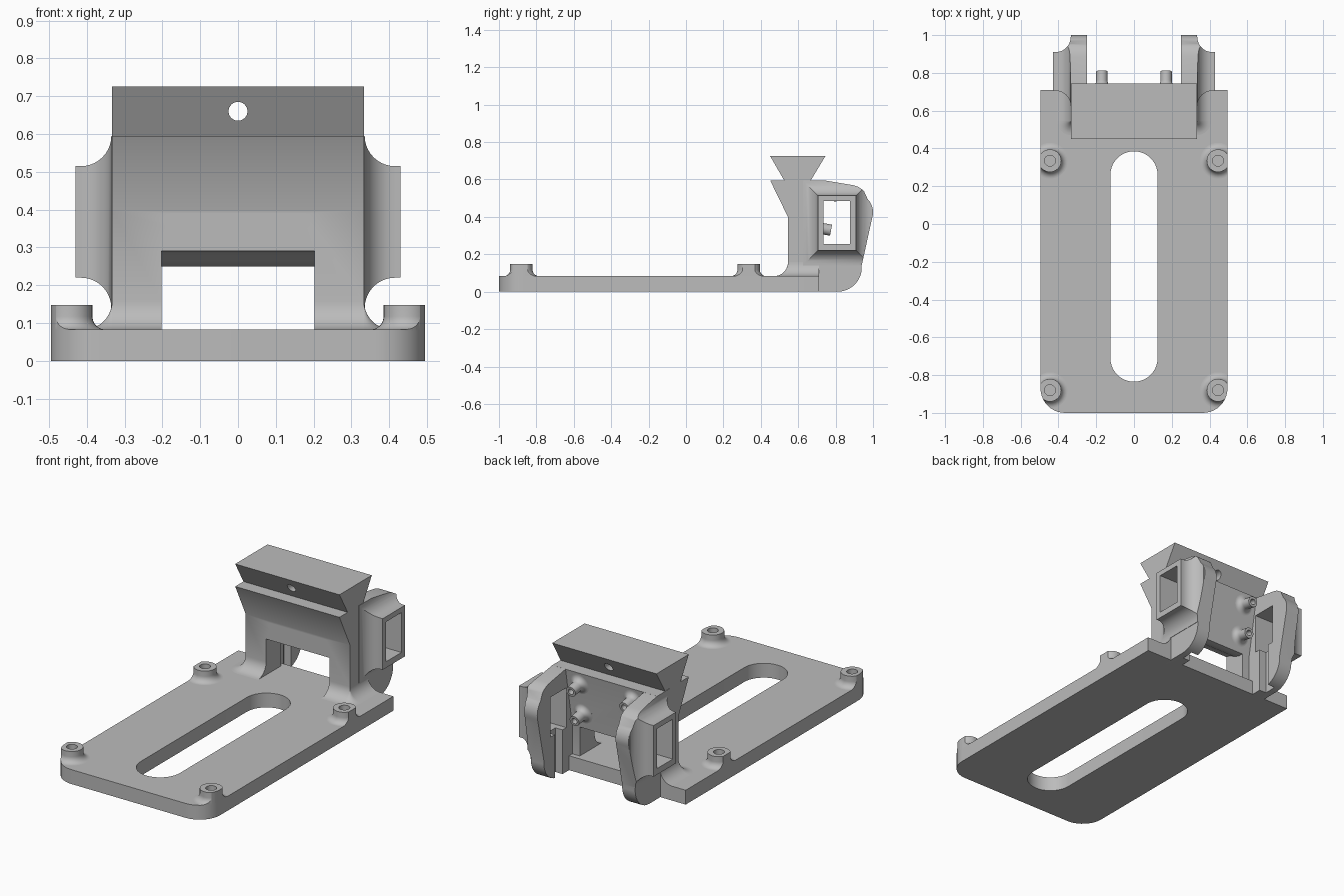
import bpy, bmesh
from math import sin, cos, radians, atan
from mathutils import Matrix, Vector

cube = bpy.data.objects.get("Cube")
if cube:
    bpy.data.objects.remove(cube, do_unlink=True)

grey = bpy.data.materials.new("plain grey")
grey.use_nodes = True
grey.diffuse_color = (0.5, 0.5, 0.5, 1)
grey.node_tree.nodes["Principled BSDF"].inputs["Base Color"].default_value = (0.5, 0.5, 0.5, 1)


def finish(name, bm):
    bmesh.ops.recalc_face_normals(bm, faces=bm.faces)
    mesh = bpy.data.meshes.new(name)
    bm.to_mesh(mesh)
    bm.free()
    mesh.materials.append(grey)
    ob = bpy.data.objects.new(name, mesh)
    bpy.context.collection.objects.link(ob)
    return ob


def arc(cx, cy, r, a0, a1, n=10):
    angles = [radians(a0 + (a1 - a0) * i / n) for i in range(n + 1)]
    return [(cx + r * cos(a), cy + r * sin(a)) for a in angles]


def loft(name, rings):
    bm = bmesh.new()
    loops = [[bm.verts.new(p) for p in ring] for ring in rings]
    for a, b in zip(loops, loops[1:]):
        for i in range(len(a)):
            j = (i + 1) % len(a)
            bm.faces.new((a[i], a[j], b[j], b[i]))
    bm.faces.new(loops[0])
    bm.faces.new(loops[-1])
    return finish(name, bm)


def prism(name, pts, axis, lo, hi):
    place = {"x": lambda u, v, w: (w, u, v),
             "y": lambda u, v, w: (u, w, v),
             "z": lambda u, v, w: (u, v, w)}[axis]
    return loft(name, [[place(u, v, w) for u, v in pts] for w in (lo, hi)])


def box(name, x, y, z):
    return prism(name, [(x[0], y[0]), (x[1], y[0]), (x[1], y[1]), (x[0], y[1])], "z", *z)


def lathe(name, profile, matrix):
    bm = bmesh.new()
    vs = [bm.verts.new((r, 0, z)) for r, z in profile]
    es = [bm.edges.new(p) for p in zip(vs, vs[1:])]
    bmesh.ops.spin(bm, geom=vs + es, cent=(0, 0, 0), axis=(0, 0, 1),
                   angle=radians(360), steps=32)
    bmesh.ops.remove_doubles(bm, verts=bm.verts, dist=1e-5)
    bm.transform(matrix)
    return finish(name, bm)


def rod(start, direction, r, length):
    turn = Vector(direction).to_track_quat("Z", "Y").to_matrix().to_4x4()
    return lathe("cutter", [(0, 0), (r, 0), (r, length), (0, length)],
                 Matrix.Translation(start) @ turn)


def combine(ob, tool, operation="DIFFERENCE"):
    mod = ob.modifiers.new("cut", "BOOLEAN")
    mod.operation, mod.solver, mod.object = operation, "EXACT", tool
    deps = bpy.context.evaluated_depsgraph_get()
    mesh = bpy.data.meshes.new_from_object(ob.evaluated_get(deps))
    ob.modifiers.clear()
    ob.data = mesh
    bpy.data.objects.remove(tool, do_unlink=True)


W, T = 0.495, 0.083
parts = []

# Base plate with rounded front corners, long slot and screw holes
outline = ([(W, 0.71), (-W, 0.71)] + arc(-W + 0.13, -0.87, 0.13, 180, 270)
           + arc(W - 0.13, -0.87, 0.13, 270, 360))
plate = prism("base_plate", outline, "z", 0, T)
slot = arc(0, 0.26, 0.125, 0, 180, 20) + arc(0, -0.71, 0.125, 180, 360, 20)
combine(plate, prism("cutter", slot, "z", -0.1, 0.2))
for s in (-1, 1):
    for y in (0.335, -0.62, -0.88):
        combine(plate, rod((s * 0.445, y, -0.1), (0, 0, 1), 0.029, 0.4))
parts.append(plate)

# Flared screw bosses, trimmed flush with the plate edge
boss = ([(0.029, T - 0.002), (0.095, T - 0.002)] + arc(0.095, T + 0.035, 0.035, 270, 180)
        + [(0.06, 0.148), (0.029, 0.148), (0.029, T - 0.002)])
for s in (-1, 1):
    for y in (0.335, -0.88):
        ob = lathe("screw_boss", boss, Matrix.Translation((s * 0.445, y, 0)))
        combine(ob, prism("cutter", outline, "z", -0.1, 0.3), "INTERSECT")
        parts.append(ob)

# Upright bracket with dovetail top and leaning back face
tilt = atan(0.18)
profile = ([(0.47, 0.075)] + arc(0.47, T + 0.075, 0.075, 270, 360)
           + [(0.545, 0.4), (0.45, 0.595), (0.525, 0.595), (0.45, 0.725),
              (0.745, 0.725), (0.667, 0.595), (0.742, 0.595), (0.68, 0.25), (0.68, 0.075)])
wall = prism("upright_bracket", profile, "x", -0.333, 0.333)
opening = [(0.4, 0), (0.4, 0.29), (0.55, 0.29), (0.575, 0.285), (0.61, 0.265),
           (0.65, 0.25), (0.8, 0.25), (0.8, 0)]
combine(wall, prism("cutter", opening, "x", -0.202, 0.202))
combine(wall, rod((0, 0.3, 0.66), (0, 1, 0), 0.025, 0.6))
down = Vector((0, cos(tilt), -sin(tilt)))
for s in (-1, 1):
    combine(wall, rod(Vector((s * 0.17, 0.545, 0.37)) - down * 0.05, down, 0.019, 0.18))
parts.append(wall)

# Hollow pins on the leaning back face
pin = ([(0, -0.02), (0.06, -0.02), (0.06, 0)] + arc(0.06, 0.03, 0.03, 270, 180)
       + [(0.03, 0.08), (0.016, 0.08), (0.016, 0.01), (0, 0.01)])
turn = down.to_track_quat("Z", "Y").to_matrix().to_4x4()
for s in (-1, 1):
    for z in (0.343, 0.525):
        base = Vector((s * 0.17, 0.68 + 0.18 * (z - 0.25), z))
        parts.append(lathe("mounting_pin", pin, Matrix.Translation(base) @ turn))

# Side arms, each with a flared rectangular socket
arm_profile = ([(0.6, 0)] + arc(0.81, 0.13, 0.13, 270, 365)
               + [(0.99, 0.37)] + arc(0.9, 0.425, 0.1, -15, 45, 8)
               + arc(0.87, 0.457, 0.115, 45, 80, 6) + [(0.74, 0.595), (0.6, 0.595)])
flare = [(0.25, 0.08), (0.335, 0.08)] + [
    (0.415 - 0.08 * cos(radians(a)), 0.08 * (1 - sin(radians(a))))
    for a in range(9, 91, 9)] + [(0.43, 0)]
for s, side in ((1, "left"), (-1, "right")):
    arm = prism(side + "_arm", arm_profile, "x", *sorted((s * 0.25, s * 0.333)))
    rings = [[(s * x, 0.705 - d, 0.22 - d), (s * x, 0.91 + d, 0.22 - d),
              (s * x, 0.91 + d, 0.515 + d), (s * x, 0.705 - d, 0.515 + d)] for x, d in flare]
    socket = loft(side + "_socket", rings)
    combine(socket, prism("cutter", arm_profile, "x", -0.6, 0.6), "INTERSECT")
    combine(arm, socket, "UNION")
    combine(arm, box("cutter", (-0.6, 0.6), (0.735, 0.877), (0.255, 0.485)))
    # Cable channel below the socket on the inner face
    combine(arm, box("cutter", sorted((s * 0.2, s * 0.295)), (0.77, 0.84), (-0.1, 0.3)))
    parts.append(arm)

    # Fillet between the bracket side and the plate
    fillet = [(s * x, z) for x, z in [(0.33, 0.075), (0.408, 0.075)]
              + arc(0.408, T + 0.075, 0.075, 270, 180) + [(0.33, T + 0.075)]]
    parts.append(prism(side + "_fillet", fillet, "y", 0.545, 0.71))
    corner = [(0, 0.075), (0.075, 0.075)] + arc(0.075, T + 0.075, 0.075, 270, 180)
    ob = lathe(side + "_corner_fillet", corner, Matrix.Translation((s * 0.333, 0.545, 0)))
    combine(ob, box("cutter", sorted((s * 0.333, s * 0.5)), (0.4, 0.545), (0, 0.3)), "INTERSECT")
    parts.append(ob)

# Smooth curved faces, keep corners crisp
bpy.ops.object.select_all(action="DESELECT")
for ob in parts:
    ob.select_set(True)
bpy.context.view_layer.objects.active = plate
bpy.ops.object.shade_smooth_by_angle(angle=radians(28))
